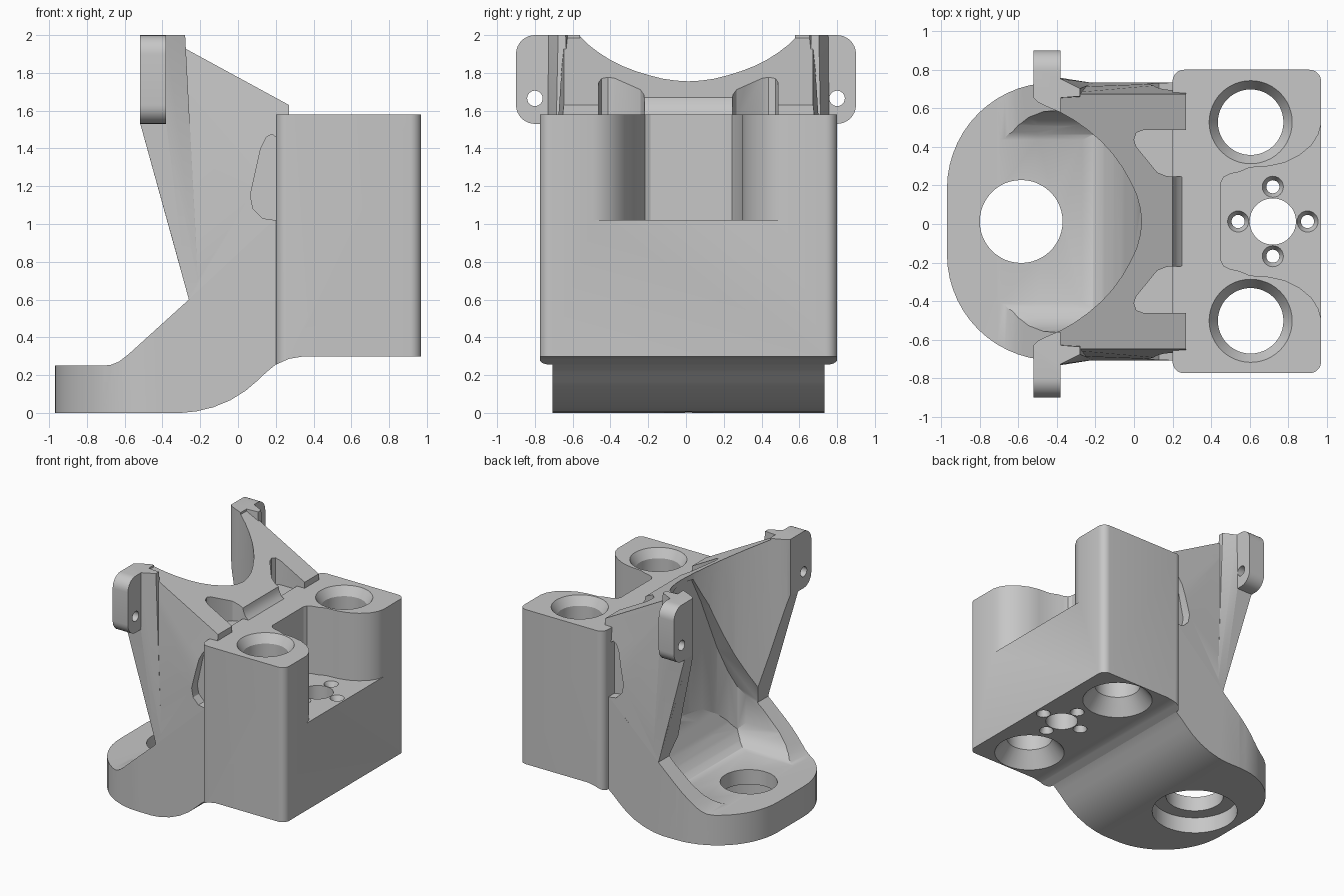
import bpy, bmesh
from math import cos, sin, radians
from mathutils import Matrix, Vector

if "Cube" in bpy.data.objects:
    bpy.data.objects.remove(bpy.data.objects["Cube"])

CY = 0.013  # mid-plane of the casting in y

grey = bpy.data.materials.new("machined_grey")
grey.use_nodes = True
grey.diffuse_color = (0.57, 0.57, 0.57, 1)
grey.node_tree.nodes["Principled BSDF"].inputs["Base Color"].default_value = (0.57, 0.57, 0.57, 1)


def finish(name, bm):
    bmesh.ops.recalc_face_normals(bm, faces=bm.faces[:])
    mesh = bpy.data.meshes.new(name)
    bm.to_mesh(mesh)
    bm.free()
    mesh.materials.append(grey)
    ob = bpy.data.objects.new(name, mesh)
    bpy.context.collection.objects.link(ob)
    return ob


def prism(name, pts, axis, lo, hi):
    """Extrude a 2D outline along x, y or z."""
    place = {"x": lambda a, b, t: (t, a, b),
             "y": lambda a, b, t: (a, t, b),
             "z": lambda a, b, t: (a, b, t)}[axis]
    bm = bmesh.new()
    face = bm.faces.new([bm.verts.new(place(a, b, lo)) for a, b in pts])
    ext = bmesh.ops.extrude_face_region(bm, geom=[face])
    moved = [v for v in ext["geom"] if isinstance(v, bmesh.types.BMVert)]
    bmesh.ops.translate(bm, verts=moved, vec=Vector(place(0, 0, hi - lo)))
    return finish(name, bm)


def hull(name, pts):
    bm = bmesh.new()
    for p in pts:
        bm.verts.new(p)
    bmesh.ops.convex_hull(bm, input=bm.verts[:])
    return finish(name, bm)


def drill(x, y, z0, z1, r0, r1=None, segments=48):
    bm = bmesh.new()
    bmesh.ops.create_cone(bm, cap_ends=True, segments=segments, radius1=r0,
                          radius2=r0 if r1 is None else r1, depth=z1 - z0,
                          matrix=Matrix.Translation((x, y, (z0 + z1) / 2)))
    return finish("drill", bm)


def combine(target, tool, operation="DIFFERENCE"):
    mod = target.modifiers.new("cut", "BOOLEAN")
    mod.operation, mod.solver, mod.object = operation, "EXACT", tool
    bpy.context.view_layer.objects.active = target
    bpy.ops.object.modifier_apply(modifier=mod.name)
    bpy.data.objects.remove(tool)


def arc(cx, cy, r, a0, a1, n=8):
    steps = [radians(a0 + (a1 - a0) * i / n) for i in range(n + 1)]
    return [(cx + r * cos(a), cy + r * sin(a)) for a in steps]


def rounded_rect(x0, x1, y0, y1, r):
    return (arc(x1 - r, y1 - r, r, 0, 90) + arc(x0 + r, y1 - r, r, 90, 180)
            + arc(x0 + r, y0 + r, r, 180, 270) + arc(x1 - r, y0 + r, r, 270, 360))


def mirrored(half):
    """Close a half outline by mirroring it across the mid-plane."""
    return ([(x, CY + y) for x, y in half]
            + [(x, CY - y) for x, y in reversed(half) if y > 0])


# Main block with a filleted lower edge
block = prism("main_block", rounded_rect(0.2, 0.97, CY - 0.787, CY + 0.787, 0.06), "z", 0.2, 1.58)
combine(block, prism("under_cut", [(0.1, 0.1), (1.1, 0.1), (1.1, 0.298), (0.34, 0.298), (0.27, 0.286),
                                   (0.2, 0.255), (0.1, 0.2)], "y", -1, 1))

# Motor seat notch
notch = [(0.45, 0), (0.45, 0.2), (0.465, 0.23), (0.5, 0.247), (0.55, 0.258), (0.6, 0.28), (0.7, 0.287),
         (0.78, 0.305), (0.86, 0.345), (0.92, 0.395), (0.955, 0.45), (0.975, 0.52), (1.1, 0.52)]
combine(block, prism("notch", mirrored(notch), "z", 1.02, 1.7))

# Two spring bores, chamfered at both ends
for side in (-1, 1):
    y = CY + side * 0.515
    combine(block, drill(0.605, y, 0.1, 1.7, 0.17))
    combine(block, drill(0.605, y, 1.51, 1.59, 0.17, 0.222))
    combine(block, drill(0.605, y, 0.28, 0.42, 0.275, 0.17))

# Centre bore and four countersunk screw holes
combine(block, drill(0.72, CY, 0.1, 1.2, 0.12))
for dx, dy in ((1, 0), (-1, 0), (0, 1), (0, -1)):
    x, y = 0.72 + dx * 0.18, CY + dy * 0.18
    combine(block, drill(x, y, 0.1, 1.2, 0.034, segments=24))
    combine(block, drill(x, y, 0.98, 1.03, 0.034, 0.06, 24))
    combine(block, drill(x, y, 0.28, 0.35, 0.06, 0.034, 24))

# Foot flange: side profile trimmed to a rounded plan
foot = [(-0.97, 0), (-0.3, 0), (-0.22, 0.008), (-0.13, 0.03), (-0.04, 0.067), (0.04, 0.117), (0.1, 0.168),
        (0.15, 0.215), (0.2, 0.256), (0.26, 0.29), (0.26, 1.08), (0.2, 1.03), (-0.26, 0.6), (-0.58, 0.31),
        (-0.63, 0.272), (-0.67, 0.255), (-0.71, 0.25), (-0.97, 0.25)]
bracket = prism("bracket", foot, "y", CY - 0.72, CY + 0.72)
plan = [(0.5, 0.74), (-0.3, 0.74)] + arc(-0.42, 0.17, 0.55, 90, 180, 14)
combine(bracket, prism("plan", mirrored(plan), "z", -0.1, 1.2), "INTERSECT")

# Leaning upper walls
walls = [(-0.26, 0.72, 0.6), (0.27, 0.72, 1.09), (0.27, 0.72, 0.9), (-0.52, 0.69, 1.54),
         (-0.52, 0.66, 2), (-0.41, 0.66, 2), (0.27, 0.66, 1.63)]
combine(bracket, hull("walls", [(x, CY + s * y, z) for x, y, z in walls for s in (-1, 1)]), "UNION")

# Ribs and lugs
rib = [(-0.52, 0.62, 1.54), (-0.52, 0.745, 1.54), (-0.38, 0.745, 1.54), (-0.28, 0.7, 1.54),
       (-0.4, 0.64, 2), (-0.4, 0.74, 2), (-0.38, 0.74, 2), (-0.28, 0.69, 2), (-0.28, 0.65, 2),
       (-0.262, 0.6, 0.61), (-0.262, 0.718, 0.61), (-0.21, 0.718, 0.67), (-0.21, 0.6, 0.67)]
for side in (-1, 1):
    combine(bracket, hull("rib", [(x, CY + side * y, z) for x, y, z in rib]), "UNION")
    lug = [(0.56, 2), (0.56, 1.6), (0.66, 1.53)] + arc(0.8, 1.63, 0.1, 270, 360) + arc(0.8, 1.9, 0.1, 0, 90)
    combine(bracket, prism("lug", [(side * y, z) for y, z in lug], "x", -0.52, -0.38), "UNION")

# Cavity: an upright scoop, and a squarer hollow below it under a gabled roof
scoop = [(0.04, 0), (0.032, 0.07), (0.013, 0.14), (-0.02, 0.21), (-0.06, 0.28), (-0.11, 0.35), (-0.17, 0.415),
         (-0.24, 0.475), (-0.31, 0.525), (-0.38, 0.565), (-0.45, 0.595), (-0.5, 0.62), (-0.53, 0.65), (-1.2, 0.65)]
hollow = [(0.038, 0), (0.038, 0.12), (0.025, 0.26), (-0.01, 0.4), (-0.05, 0.49), (-0.1, 0.545), (-0.16, 0.57),
          (-0.3, 0.58), (-0.5, 0.6)]
ramp = [(-1.3, 0.252), (-0.27, 0.252), (-0.21, 0.263), (-0.16, 0.29), (-0.11, 0.335), (-0.06, 0.405),
        (0, 0.53), (0.06, 0.68), (0.06, 2.3), (-1.3, 2.3)]
fillet = [(0.39, 0.24), (0.45, 0.262), (0.5, 0.295), (0.54, 0.34), (0.57, 0.41), (0.585, 0.6)]
upright = [(0.66, 1.2), (0.66, 2.3)]
gable = [(0.41, 1.04), (0.25, 1.48), (0.13, 1.72)]
for outline, roof in ((scoop, upright), (hollow, gable)):
    section = fillet + roof
    cavity = prism("cavity", mirrored(outline), "z", 0.1, 2.2)
    combine(cavity, prism("ramp", ramp, "y", -1, 1), "INTERSECT")
    combine(cavity, prism("section", [(CY + y, z) for y, z in section]
                          + [(CY - y, z) for y, z in reversed(section)], "x", -1.4, 0.2), "INTERSECT")
    combine(bracket, cavity)

# Hollow step behind the web, web pockets, side pockets and lug holes
step = [(0.195, 2), (0.195, 1.69), (0.205, 1.64), (0.225, 1.6), (0.255, 1.575), (0.4, 1.575), (0.4, 2)]
combine(bracket, prism("step", step, "y", CY - 0.3, CY + 0.3))
pocket = [(0.3, 0.23), (0.17, 0.235), (0.12, 0.255), (0.01, 0.39), (0, 0.425), (0.012, 0.46), (0.05, 0.475),
          (0.3, 0.475)]
slot = [(0.2, 1.02), (0.13, 1.03), (0.08, 1.08), (0.065, 1.15), (0.12, 1.4), (0.15, 1.46), (0.18, 1.475),
        (0.2, 1.46)]
for side in (-1, 1):
    combine(bracket, prism("pocket", [(x, CY + side * y) for x, y in pocket], "z", 1.55, 2))
    combine(bracket, prism("slot", slot, "y", *sorted((CY + side * 0.64, CY + side * 0.9))))
    combine(bracket, prism("lug_hole", arc(side * 0.8, 1.665, 0.041, 0, 345, 23), "x", -0.6, -0.3))

# Foot bore, counterbored from below
combine(bracket, drill(-0.585, CY, -0.1, 0.5, 0.215))
combine(bracket, drill(-0.585, CY, -0.1, 0.13, 0.32))

# Smooth the curved faces and keep the edges crisp
for ob in (block, bracket):
    bpy.ops.object.select_all(action="DESELECT")
    ob.select_set(True)
    bpy.context.view_layer.objects.active = ob
    bpy.ops.object.shade_smooth_by_angle(angle=radians(25))
